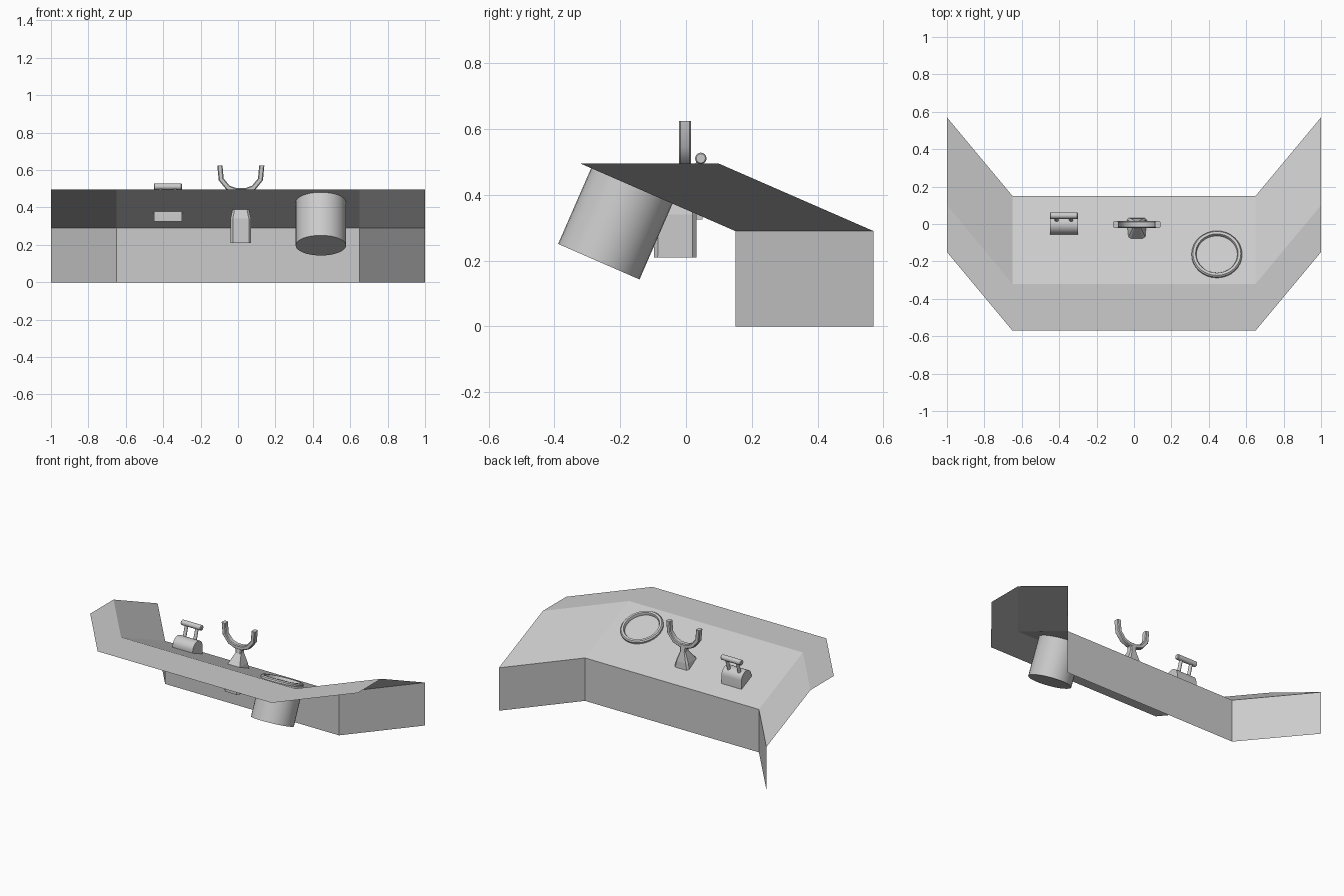
import bpy, bmesh, math
from mathutils import Vector, Matrix

if "Cube" in bpy.data.objects:
    bpy.data.objects.remove(bpy.data.objects["Cube"])


def make(name, verts, faces, smooth=False):
    me = bpy.data.meshes.new(name)
    me.from_pydata([tuple(v) for v in verts], [], faces)
    ob = bpy.data.objects.new(name, me)
    bpy.context.collection.objects.link(ob)
    if smooth:
        bpy.ops.object.select_all(action='DESELECT')
        ob.select_set(True)
        bpy.context.view_layer.objects.active = ob
        bpy.ops.object.shade_smooth_by_angle(angle=math.radians(35))
    return ob


def loft(name, rings, smooth=False):
    """Skin a stack of equal-length rings and cap both ends."""
    n, m = len(rings[0]), len(rings)
    verts = [v for r in rings for v in r]
    faces = [(k*n + i, k*n + (i+1) % n, (k+1)*n + (i+1) % n, (k+1)*n + i)
             for k in range(m - 1) for i in range(n)]
    faces += [tuple(reversed(range(n))), tuple(range((m-1)*n, m*n))]
    ob = make(name, verts, faces, smooth)
    bm = bmesh.new()
    bm.from_mesh(ob.data)
    bmesh.ops.recalc_face_normals(bm, faces=bm.faces)
    bm.to_mesh(ob.data)
    bm.free()
    return ob


def lathe(name, origin, axis, profile, n=32):
    """Revolve (radius, height) points about an axis."""
    q = Vector((0, 0, 1)).rotation_difference(Vector(axis))
    ang = [2*math.pi*i/n for i in range(n)]
    rings = [[Vector(origin) + q @ Vector((r*math.cos(a), r*math.sin(a), h)) for a in ang]
             for r, h in profile]
    return loft(name, rings, True)


# Console shell: thin folded sheet, centre section with two swept wings
columns = [(-1, 0.42), (-0.65, 0), (0.65, 0), (1, 0.42)]
section = [(-0.57, 0.495), (-0.32, 0.495), (0.15, 0.29), (0.15, 0)]
verts = [(x, y + dy, z) for x, dy in columns for y, z in section]
faces = [(4*c + p, 4*c + 4 + p, 4*c + 5 + p, 4*c + 1 + p) for c in range(3) for p in range(3)]
make("console_shell", verts, faces)

# Gauge drum set square to the sloped panel, with a raised rim
slope = Vector((0, 0.205, 0.47)).normalized()
lathe("gauge_drum", (0.443, -0.265, 0.197), slope,
      [(0.135, 0), (0.135, 0.262), (0.128, 0.27), (0.114, 0.27), (0.11, 0.262), (0.11, 0.24)])

# Yoke pedestal: chamfered block tapering to a neck
CX = 0.015


def chamfered(z, hx, y0, y1, c):
    return [(CX + x, y, z) for x, y in
            [(-hx + c, y0), (hx - c, y0), (hx, y0 + c), (hx, y1 - c),
             (hx - c, y1), (-hx + c, y1), (-hx, y1 - c), (-hx, y0 + c)]]


loft("yoke_pedestal", [chamfered(0.21, 0.055, -0.098, 0.032, 0.012),
                       chamfered(0.34, 0.055, -0.095, 0.032, 0.012),
                       chamfered(0.385, 0.045, -0.08, 0.03, 0.012),
                       chamfered(0.45, 0.02, -0.024, 0.018, 0.006),
                       chamfered(0.485, 0.024, -0.018, 0.014, 0.006)])

# Yoke grip: U-shaped bar swept from a mirrored centreline
half = [(0.025, 0.489), (0.068, 0.505), (0.105, 0.55), (0.112, 0.625)]
path = [Vector((-x, 0, z)) for x, z in reversed(half)] + [Vector((x, 0, z)) for x, z in half]
rings = []
for i, p in enumerate(path):
    t = (path[min(i + 1, len(path) - 1)] - path[max(i - 1, 0)]).normalized()
    side = Vector((-t.z, 0, t.x))
    if i in (0, len(path) - 1):
        side = Vector((math.copysign(1, -t.z), 0, 0))
    w, d, c = 0.014, 0.018, 0.005
    rings.append([p + Vector((CX, -0.003, 0)) + side*a + Vector((0, b, 0)) for a, b in
                  [(-w, -d + c), (-w + c, -d), (w - c, -d), (w, -d + c),
                   (w, d - c), (w - c, d), (-w + c, d), (-w, d - c)]])
loft("yoke_grip", rings, True)

# Throttle housing: box with an arched top, extruded along x
arch = [(-0.055, 0.325), (0.05, 0.325)]
arch += [(-0.0025 + 0.0525*math.cos(a), 0.39 + 0.05*math.sin(a))
         for a in [math.pi*i/12 for i in range(13)]]
loft("throttle_housing", [[(x, y, z) for y, z in arch] for x in (-0.45, -0.30)], True)

# Throttle levers and crossbar handle
for x, name in ((-0.414, "throttle_lever_left"), (-0.336, "throttle_lever_right")):
    lathe(name, (x, 0.015, 0.41), Vector((0, 0.03, 0.1)).normalized(),
          [(0.011, 0), (0.011, 0.1)], 12)
lathe("throttle_handle", (-0.45, 0.045, 0.511), (1, 0, 0),
      [(0.014, 0), (0.0175, 0.004), (0.0175, 0.146), (0.014, 0.15)], 16)
